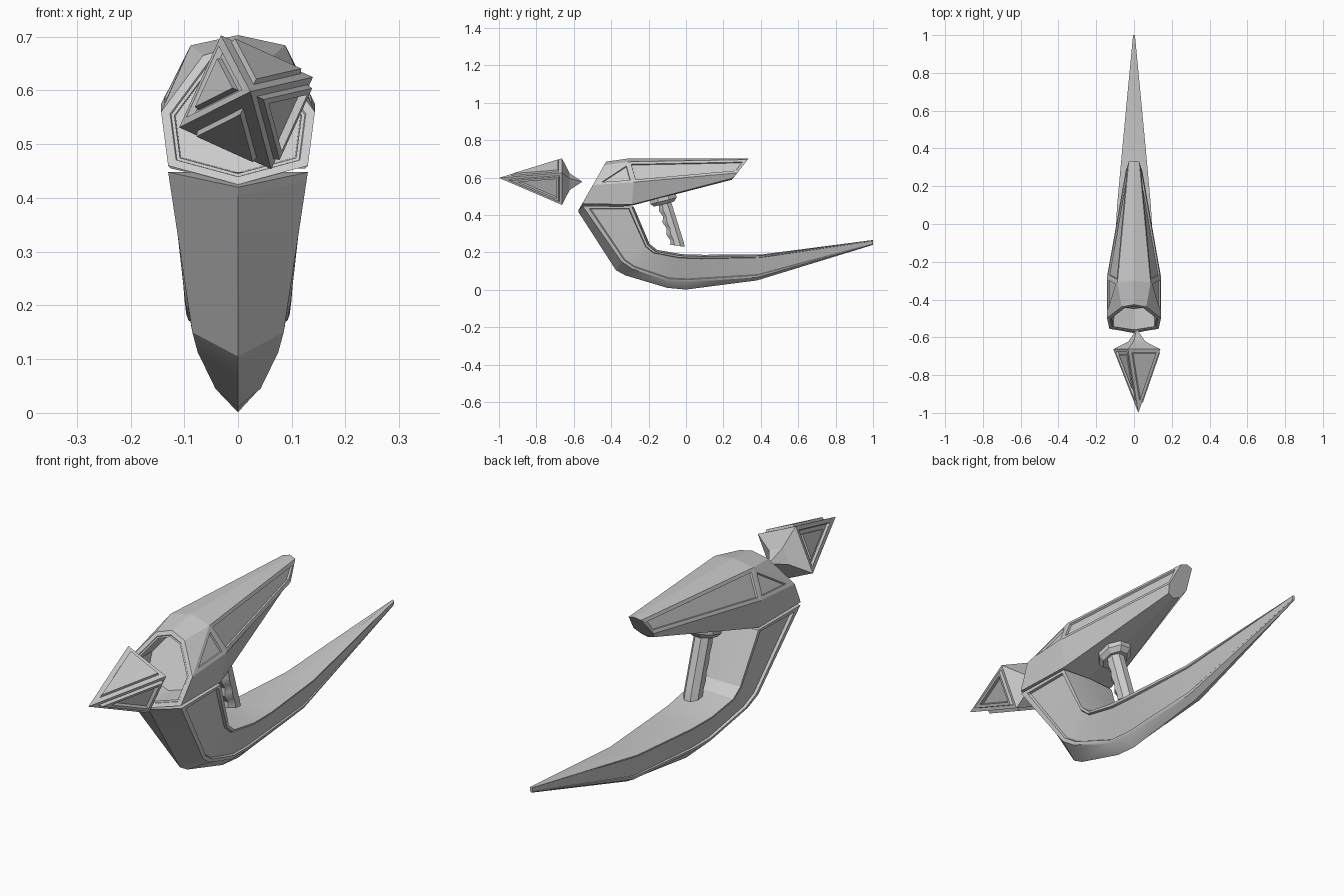
import bpy, bmesh, math
from mathutils import Vector

if "Cube" in bpy.data.objects:
    bpy.data.objects.remove(bpy.data.objects["Cube"])


def rings_to_mesh(rings):
    """Skin a list of closed rings, cap both ends; returns bm, verts, faces, caps."""
    bm = bmesh.new()
    vs = [[bm.verts.new(p) for p in r] for r in rings]
    n = len(rings[0])
    faces = [[bm.faces.new((a[j], a[(j + 1) % n], b[(j + 1) % n], b[j])) for j in range(n)]
             for a, b in zip(vs, vs[1:])]
    caps = [bm.faces.new(vs[0]), bm.faces.new(vs[-1][::-1])]
    bmesh.ops.recalc_face_normals(bm, faces=bm.faces[:])
    bm.normal_update()
    return bm, vs, faces, caps


def mirrored(half):
    """Full ring from a half section whose first and last points lie on x = 0."""
    return half + [(-x, y, z) for x, y, z in half[-2:0:-1]]


def panel(bm, face, border, depth):
    """Border a face, then raise (+) or sink (-) its middle."""
    bmesh.ops.inset_individual(bm, faces=[face], thickness=border, use_even_offset=True)
    bm.normal_update()
    bmesh.ops.inset_individual(bm, faces=[face], thickness=0.002, depth=depth, use_even_offset=True)
    bm.normal_update()


def finish(bm, name, smooth=None):
    bmesh.ops.recalc_face_normals(bm, faces=bm.faces[:])
    me = bpy.data.meshes.new(name)
    bm.to_mesh(me)
    bm.free()
    ob = bpy.data.objects.new(name, me)
    bpy.context.collection.objects.link(ob)
    if smooth:
        bpy.ops.object.select_all(action='DESELECT')
        ob.select_set(True)
        bpy.context.view_layer.objects.active = ob
        bpy.ops.object.shade_smooth_by_angle(angle=math.radians(smooth))
    return ob


# Upper body: slanted muzzle, shoulder section, tapered slanted rear
def muzzle(x, z):
    return (x, -0.575 + (z - 0.425) * 0.57, z)


body = [
    [muzzle(0, .685), muzzle(.065, .665), muzzle(.143, .56), muzzle(.13, .46), muzzle(0, .425)],
    [(0, -.30, .703), (.088, -.31, .684), (.143, -.28, .575), (.125, -.29, .455), (0, -.29, .45)],
    [(0, .335, .703), (.028, .33, .696), (.045, .275, .625), (.028, .25, .597), (0, .245, .588)],
]
bm, vs, faces, caps = rings_to_mesh([mirrored(h) for h in body])
for j, side, shoulder in ((1, 2, 1), (6, 6, 7)):
    panel(bm, faces[1][j], .014, -.008)
    old = faces[0][j]
    new, _ = bmesh.utils.face_split(old, vs[0][side], vs[1][shoulder])
    tri = old if vs[1][side] in old.verts else new
    bm.normal_update()
    panel(bm, tri, .014, -.008)
# muzzle rim and cavity
panel(bm, caps[0], .016, -.003)
panel(bm, caps[0], .006, 0)
bmesh.ops.translate(bm, verts=caps[0].verts[:], vec=(0, .11, 0))
finish(bm, "upper_body")

# Lower curved blade: keel (y,z), outer corner (x,y,z), inner corner (x,y,z), inner ridge (y,z)
blade = [
    ((-.578, .42), (.13, -.553, .448), (.125, -.29, .445), (-.28, .445)),
    ((-.375, .105), (.085, -.345, .15), (.102, -.205, .24), (-.195, .245)),
    ((-.325, .077), (.075, -.29, .113), (.099, -.165, .205), (-.155, .213)),
    ((-.10, .010), (.042, -.10, .045), (.096, -.03, .182), (-.02, .19)),
    ((0, .001), (.036, .0, .04), (.09, .09, .178), (.09, .187)),
    ((.38, .05), (.03, .38, .066), (.062, .40, .182), (.40, .188)),
    ((1.0, .240), (.004, 1.0, .244), (.005, 1.0, .262), (1.0, .266)),
]


def blade_section(keel, oc, ic, ridge, depth):
    oc, ic = Vector(oc), Vector(ic)
    d = Vector((depth, 0, 0))
    a, b = oc.lerp(ic, .10), oc.lerp(ic, .93)
    a2, b2 = oc.lerp(ic, .13) - d, oc.lerp(ic, .91) - d
    side = [tuple(p) for p in (oc, a, a2, b2, b, ic)]
    return mirrored([(0, *keel)] + side + [(0, *ridge)])


def blend(s, t, f):
    return tuple(tuple(Vector(p).lerp(Vector(q), f)) for p, q in zip(s, t))


stations = [(blade[0], 0), (blend(blade[0], blade[1], .05), 0), (blend(blade[0], blade[1], .06), .01)]
stations += list(zip(blade[1:], (.01, .01, .009, .008, .005, 0)))
bm, *_ = rings_to_mesh([blade_section(*s, d) for s, d in stations])
finish(bm, "lower_blade", 25)


# Grip: eight-sided bar with finger grooves on its front
def octagon(cy, cz, rx, ry, front=1.0, tilt=-.3):
    ring = []
    for k in range(8):
        a = math.tau * (k + .5) / 8
        y = math.sin(a) * ry * (front if math.sin(a) < 0 else 1)
        ring.append((math.cos(a) * rx, cy + y, cz + y * tilt * -1))
    return ring


grip = []
N = 16
for i in range(N + 1):
    t = i / N
    wave = .9 + .16 * math.cos(t * math.tau * 4)
    grip.append(octagon(-.125 + .08 * t, .49 - .255 * t, .036, .041, wave, -.1 if i < N else .15))
finish(rings_to_mesh(grip)[0], "grip", 25)

# Collar between grip and body
collar = [octagon(-.125, .515, .062, .075, 1, -.25), octagon(-.12, .475, .062, .075, 1, -.25),
          octagon(-.118, .458, .045, .058, 1, -.25)]
finish(rings_to_mesh(collar)[0], "grip_collar")

# Floating bolt head: four-sided point with panels and a narrow rear spike
CX, CZ = .015, .578
bm = bmesh.new()


def bolt_ring(y, r):
    return [bm.verts.new((CX + r * math.cos(a), y, CZ + r * math.sin(a)))
            for a in (math.radians(20.6 + 90 * k) for k in range(4))]


tip = bm.verts.new((.023, -1.0, .598))
tail = bm.verts.new((CX, -.555, CZ))
wide, narrow = bolt_ring(-.663, .133), bolt_ring(-.622, .048)
fronts = []
for k in range(4):
    m = (k + 1) % 4
    fronts.append(bm.faces.new((tip, wide[k], wide[m])))
    bm.faces.new((wide[k], narrow[k], narrow[m], wide[m]))
    bm.faces.new((narrow[k], tail, narrow[m]))
bmesh.ops.recalc_face_normals(bm, faces=bm.faces[:])
bm.normal_update()
# top right, top left, bottom left, lower right
for f, steps in zip(fronts, (((.018, .01),),
                             ((.016, -.012), (.014, .01)),
                             ((.026, .012),),
                             ((.014, .012), (.012, -.014)))):
    for border, depth in steps:
        panel(bm, f, border, depth)
finish(bm, "bolt_head")
